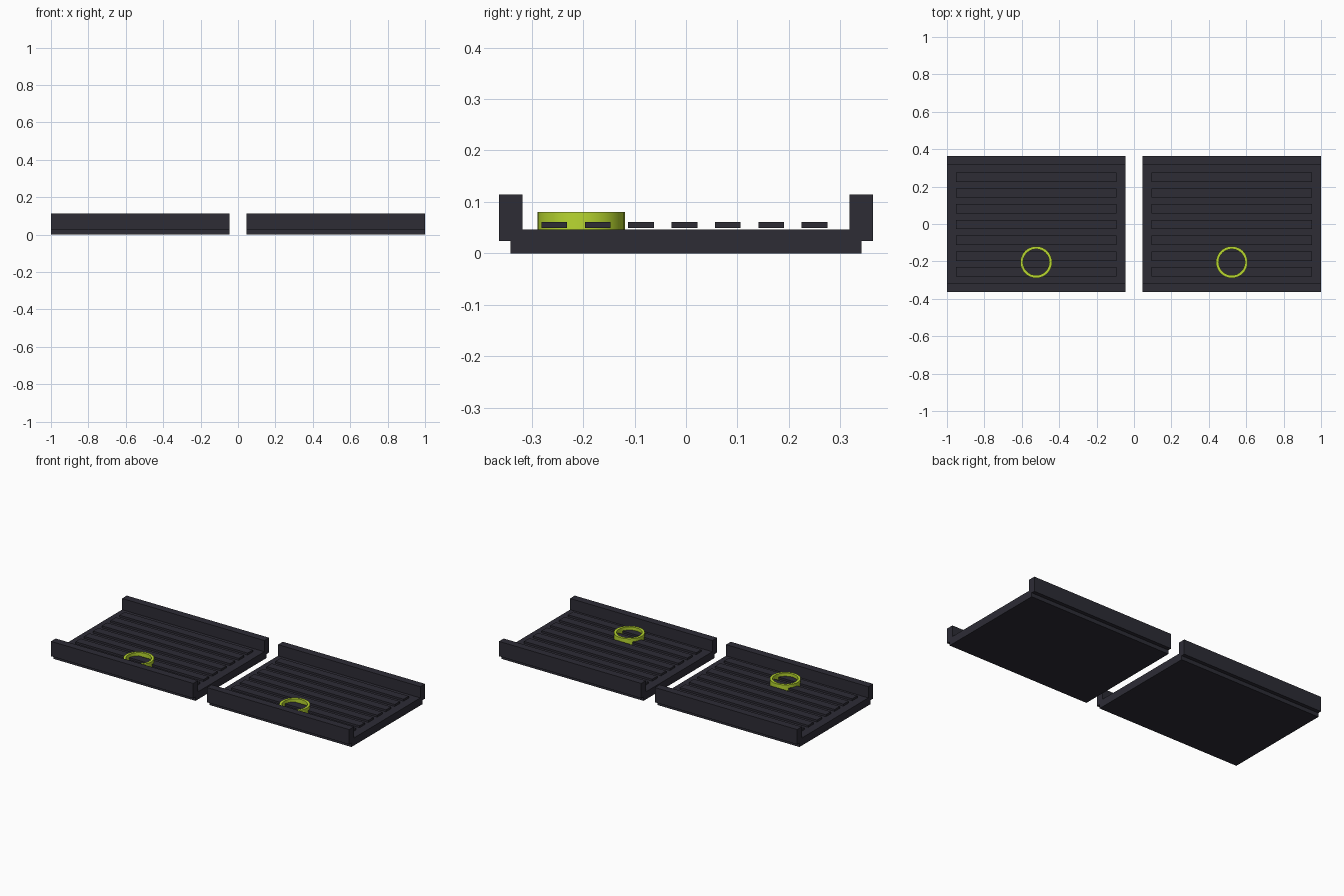
import bpy
import bmesh
from math import cos, sin, tau

cube = bpy.data.objects.get("Cube")
if cube:
    bpy.data.objects.remove(cube, do_unlink=True)


def material(name, color):
    mat = bpy.data.materials.new(name)
    mat.use_nodes = True
    mat.diffuse_color = color
    bsdf = mat.node_tree.nodes["Principled BSDF"]
    bsdf.inputs["Base Color"].default_value = color
    return mat


CHARCOAL = material("charcoal", (0.026, 0.025, 0.036, 1))
LIME = material("lime", (0.48, 0.68, 0.03, 1))


def add_object(name, bm, mat):
    bmesh.ops.recalc_face_normals(bm, faces=bm.faces)
    mesh = bpy.data.meshes.new(name)
    bm.to_mesh(mesh)
    bm.free()
    mesh.materials.append(mat)
    obj = bpy.data.objects.new(name, mesh)
    bpy.context.collection.objects.link(obj)
    return obj


def box(name, x, y, z, mat):
    """Box from (low, high) ranges along each axis."""
    bm = bmesh.new()
    bmesh.ops.create_cube(bm, size=1)
    for v in bm.verts:
        for axis, (low, high) in enumerate((x, y, z)):
            v.co[axis] = low if v.co[axis] < 0 else high
    return add_object(name, bm, mat)


def ring(name, cx, cy, outer, inner, bottom, top, mat, sides=32):
    """Open tube with a flat rim."""
    bm = bmesh.new()
    profile = ((outer, bottom), (outer, top), (inner, top), (inner, bottom))
    loops = []
    for i in range(sides):
        a = tau * i / sides
        loops.append([bm.verts.new((cx + r * cos(a), cy + r * sin(a), z))
                      for r, z in profile])
    for i in range(sides):
        a, b = loops[i], loops[(i + 1) % sides]
        for j in range(4):
            k = (j + 1) % 4
            bm.faces.new((a[j], b[j], b[k], a[k]))
    obj = add_object(name, bm, mat)
    bpy.ops.object.select_all(action="DESELECT")
    obj.select_set(True)
    bpy.context.view_layer.objects.active = obj
    bpy.ops.object.shade_smooth_by_angle()
    return obj


HALF = 0.477      # half the width of one tray
RIBS = 7

for side, sx in (("left", 1), ("right", -1)):
    cx = sx * (1 - HALF)
    span = (cx - HALF, cx + HALF)

    # Base slab
    box(f"{side}_base", span, (-0.341, 0.341), (0, 0.046), CHARCOAL)

    # Raised rails along the front and back, overhanging the slab
    box(f"{side}_front_rail", span, (-0.363, -0.318), (0.024, 0.114), CHARCOAL)
    box(f"{side}_back_rail", span, (0.318, 0.363), (0.024, 0.114), CHARCOAL)

    # Tread ribs
    for i in range(RIBS):
        y = (i - RIBS // 2) * 0.0843 - 0.003
        box(f"{side}_rib_{i + 1}", (cx - 0.43, cx + 0.43),
            (y - 0.025, y + 0.025), (0.049, 0.061), CHARCOAL)

    # Marker ring
    ring(f"{side}_ring", cx, -0.204, 0.085, 0.07, 0.046, 0.08, LIME)
